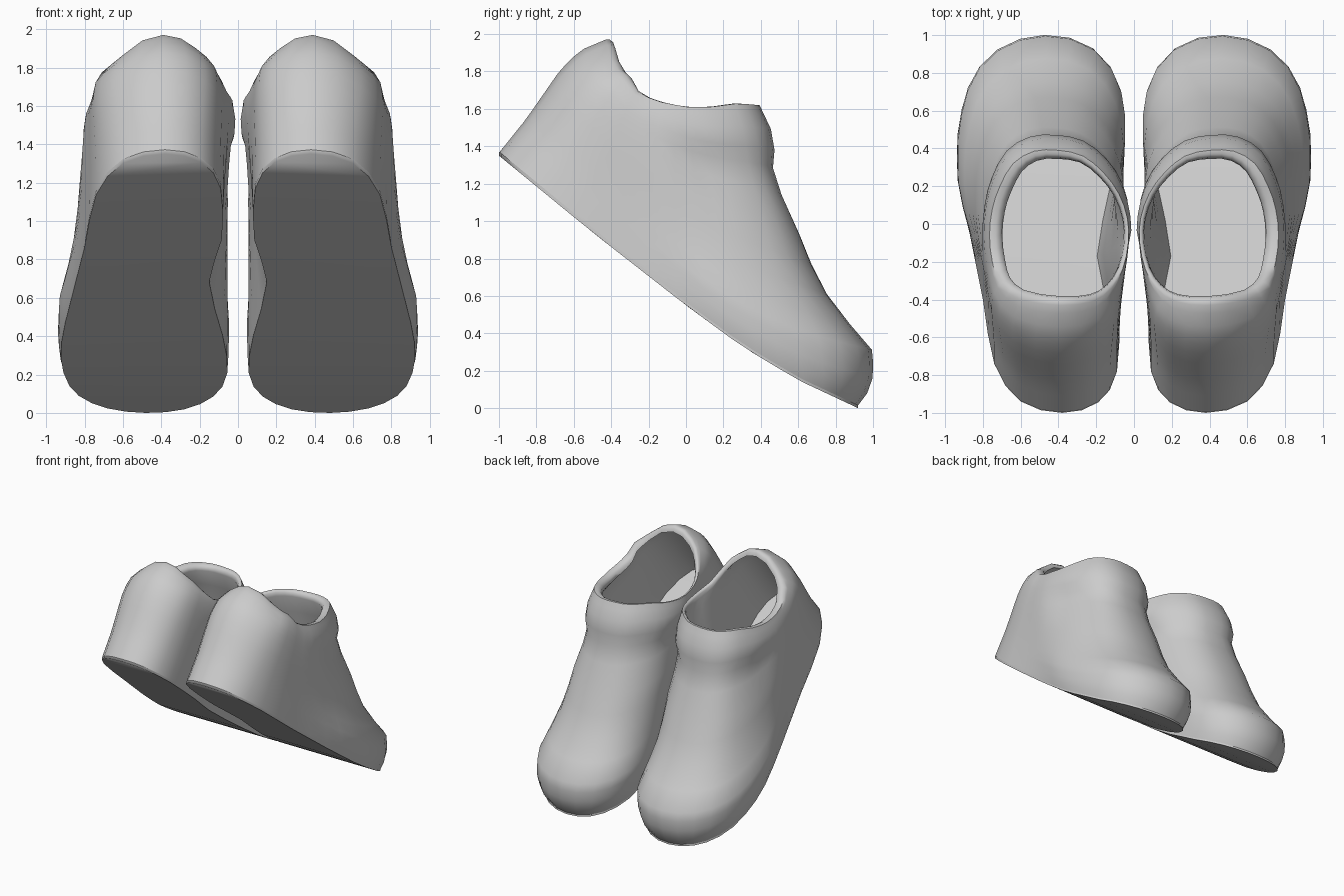
import bpy, bmesh, math
from mathutils import Vector

if "Cube" in bpy.data.objects:
    bpy.data.objects.remove(bpy.data.objects["Cube"])

# Plan outlines (x, y) of one shoe: toe -> outer side -> heel -> inner side
SOLE = [(.48, .92), (.68, .87), (.83, .73), (.91, .5), (.92, .25), (.87, -.05),
        (.80, -.4), (.74, -.74), (.6, -.94), (.38, -1.0), (.19, -.945), (.09, -.78),
        (.085, -.45), (.15, -.17), (.08, .2), (.055, .5), (.13, .74), (.28, .88)]
COLLAR = [(.40, .39), (.53, .385), (.64, .32), (.71, .2), (.75, .08), (.765, -.06),
          (.75, -.2), (.71, -.32), (.6, -.40), (.39, -.43), (.22, -.41), (.12, -.34),
          (.06, -.24), (.03, -.1), (.035, .03), (.08, .16), (.16, .27), (.27, .36)]
# Side-view heights along y
SOLE_Z = [(-1, 1.35), (-.5, .94), (0, .55), (.3, .33), (.6, .15), (.92, 0)]
COLLAR_Z = [(-.43, 1.97), (-.38, 1.92), (-.31, 1.75), (-.25, 1.68), (-.15, 1.64),
            (0, 1.61), (.13, 1.61), (.28, 1.63), (.39, 1.62)]
# Outward bulge of the wall between sole (0) and collar (1)
TOE_BULGE = [(0, 0), (.04, .07), (.09, .125), (.14, .155), (.185, .172), (.27, .1),
             (.37, .03), (.47, 0), (.57, -.012), (.7, -.02), (.83, -.02), (.92, 0), (1, 0)]
HEEL_BULGE = [(0, 0), (.3, .025), (.5, .055), (.7, .085), (.83, .09), (.92, .07), (1, 0)]
CUFF_BULGE = [(0, 0), (.57, 0), (.7, -.018), (.79, -.018), (.85, .018), (.92, .02), (1, 0)]
LEVELS = [0, .04, .09, .14, .185, .27, .37, .47, .57, .7, .79, .85, .92, .97, 1]


def lookup(table, v):
    for (a, fa), (b, fb) in zip(table, table[1:]):
        if v <= b:
            return fa + (fb - fa) * max(0, (v - a) / (b - a))
    return table[-1][1]


def refine(loop):
    """Double the points of a closed loop with a smooth spline."""
    p = [Vector(q) for q in loop]
    n, out = len(p), []
    for i in range(n):
        out.append(p[i])
        out.append((9 * (p[i] + p[(i + 1) % n]) - p[i - 1] - p[(i + 2) % n]) / 16)
    return out


def normals(loop):
    n, out = len(loop), []
    for i in range(n):
        t = (loop[(i + 1) % n] - loop[i - 1]).normalized()
        out.append(Vector((-t.y, t.x)))
    return out


sole, collar = refine(SOLE), refine(COLLAR)
sole_n, collar_n = normals(sole), normals(collar)
N = len(sole)


def sole_ring(inset, lift):
    pts = [s - n * inset for s, n in zip(sole, sole_n)]
    return [Vector((q.x, q.y, lookup(SOLE_Z, s.y) + lift)) for q, s in zip(pts, sole)]


def collar_ring(inset, lift):
    ring = []
    for c, n in zip(collar, collar_n):
        d = inset * (1 + .45 * n.x)
        peak = 1.7 * (c.x - .39) ** 2 * min(1, max(0, (-.32 - c.y) / .08))
        ring.append(Vector((c.x - n.x * d, c.y - n.y * d,
                            lookup(COLLAR_Z, c.y) + lift - peak)))
    return ring


def wall_ring(t, inset=0.0, lift=0.0):
    ring = []
    for s, n, a, b in zip(sole, sole_n, sole_ring(0, .015), collar_ring(0, 0)):
        f = min(1, max(0, (s.y + .2) / .5))
        f = f * f * (3 - 2 * f)
        side, ny = .13 + .11 * n.x, max(0, n.y) ** 1.2
        toe = lookup(TOE_BULGE, t) * (side + (1 - side) * ny) + lookup(CUFF_BULGE, t)
        heel = lookup(HEEL_BULGE, t) * (.17 + .83 * max(0, -n.y))
        off = f * toe + (1 - f) * heel - inset
        p = a.lerp(b, t)
        ring.append(p + Vector((n.x * off, n.y * off, lift)))
    return ring


def loft(name, rings):
    """Skin the rings, close both ends with cross strips, mirror to a pair."""
    bm = bmesh.new()
    rows = [[bm.verts.new(p) for p in r] for r in rings]
    for a, b in zip(rows, rows[1:]):
        for i in range(N):
            j = (i + 1) % N
            bm.faces.new((a[i], a[j], b[j], b[i]))
    for r in (rows[0], rows[-1]):
        for i in range(N // 2):
            quad = [r[i], r[i + 1], r[(N - i - 1) % N], r[(N - i) % N]]
            bm.faces.new(list(dict.fromkeys(quad)))
    bmesh.ops.recalc_face_normals(bm, faces=bm.faces)
    me = bpy.data.meshes.new(name)
    bm.to_mesh(me)
    bm.free()
    for f in me.polygons:
        f.use_smooth = True
    me.set_sharp_from_angle(angle=math.radians(60))
    ob = bpy.data.objects.new(name, me)
    bpy.context.collection.objects.link(ob)
    mod = ob.modifiers.new("pair", 'MIRROR')
    mod.use_mirror_merge = False
    return ob


# Thin outsoles
loft("soles", [sole_ring(0, 0), sole_ring(0, .022)])

# Uppers: outer wall, rolled collar, then lining down to the insole
outer = [wall_ring(t) for t in LEVELS]
rim = [collar_ring(.022, 0), collar_ring(.04, -.014), collar_ring(.047, -.045)]
lining = [wall_ring(t, .04, .03) for t in (.85, .7, .5, .35, .2, .1)]
insole = [sole_ring(.045, .05)]
loft("uppers", outer + rim + lining + insole)
